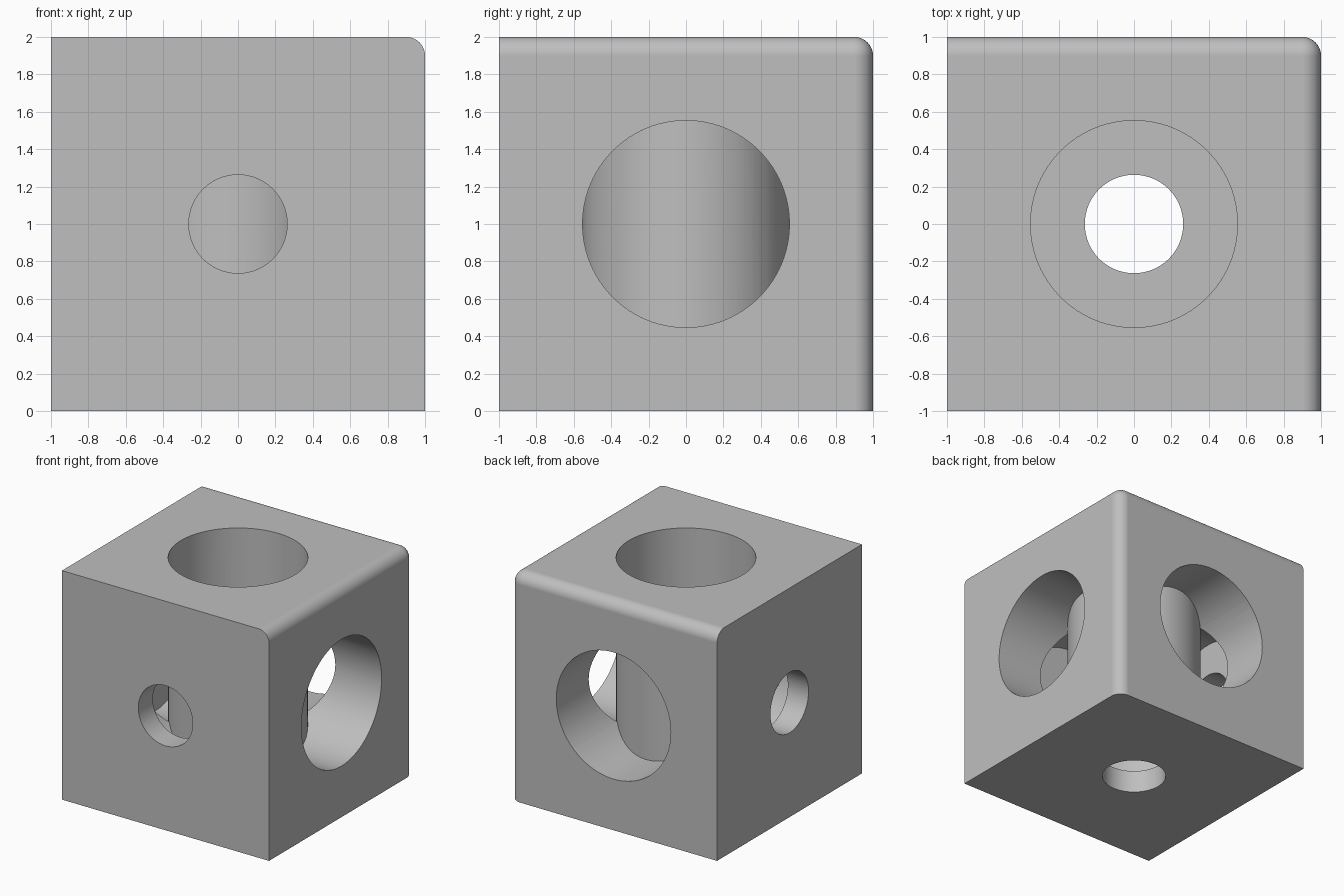
import bpy
import bmesh
import math
from mathutils import Matrix

HALF = 1.0      # half the block's side
FILLET = 0.1    # rounded edge radius
BORE = 0.553    # wide counterbore radius
HOLE = 0.263    # narrow through-hole radius
FLOOR = -0.8    # counterbore floor, measured from the block centre

default_cube = bpy.data.objects.get("Cube")
if default_cube:
    bpy.data.objects.remove(default_cube, do_unlink=True)

grey = bpy.data.materials.new("plain grey")
grey.use_nodes = True
colour = (0.52, 0.52, 0.52, 1)
grey.diffuse_color = colour
grey.node_tree.nodes["Principled BSDF"].inputs["Base Color"].default_value = colour


def add_object(name, bm):
    mesh = bpy.data.meshes.new(name)
    bm.to_mesh(mesh)
    bm.free()
    mesh.materials.append(grey)
    obj = bpy.data.objects.new(name, mesh)
    bpy.context.collection.objects.link(obj)
    return obj


def add_cutter(name, radius, start, end, turn):
    """Cylinder from start to end along z, turned to its axis."""
    bm = bmesh.new()
    place = Matrix.Translation((0, 0, HALF)) @ turn @ Matrix.Translation((0, 0, (start + end) / 2))
    bmesh.ops.create_cone(bm, cap_ends=True, segments=96, radius1=radius,
                          radius2=radius, depth=end - start, matrix=place)
    cutter = add_object(name, bm)
    cutter.hide_render = True
    return cutter


# Block with the three edges at its back, left, top corner rounded
bm = bmesh.new()
bmesh.ops.create_cube(bm, size=2 * HALF, matrix=Matrix.Translation((0, 0, HALF)))
corner = max(bm.verts, key=lambda v: sum(v.co))
bmesh.ops.bevel(bm, geom=list(corner.link_edges), offset=FILLET, offset_type='OFFSET',
                segments=10, profile=0.5, affect='EDGES')
block = add_object("bored_block", bm)

# Stepped bores along the three axes
turns = {
    "x": Matrix.Rotation(math.pi / 2, 4, 'Y'),
    "y": Matrix.Rotation(-math.pi / 2, 4, 'X'),
    "z": Matrix.Identity(4),
}
cutters = []
for axis, turn in turns.items():
    cutters.append(add_cutter("wide_bore_" + axis, BORE, FLOOR, 1.2, turn))
    cutters.append(add_cutter("narrow_hole_" + axis, HOLE, -1.2, -0.1, turn))

for cutter in cutters:
    cut = block.modifiers.new(cutter.name, 'BOOLEAN')
    cut.operation = 'DIFFERENCE'
    cut.solver = 'EXACT'
    cut.object = cutter

# Bake the cuts and drop the cutters
bpy.context.view_layer.update()
baked = bpy.data.meshes.new_from_object(
    block.evaluated_get(bpy.context.evaluated_depsgraph_get()))
block.modifiers.clear()
block.data = baked
for cutter in cutters:
    bpy.data.objects.remove(cutter, do_unlink=True)

# Smooth bores and fillets, flat faces kept crisp
for obj in bpy.context.selected_objects:
    obj.select_set(False)
block.select_set(True)
bpy.context.view_layer.objects.active = block
bpy.ops.object.shade_smooth_by_angle(angle=math.radians(30))
weighted = block.modifiers.new("flat_face_normals", 'WEIGHTED_NORMAL')
weighted.keep_sharp = True
